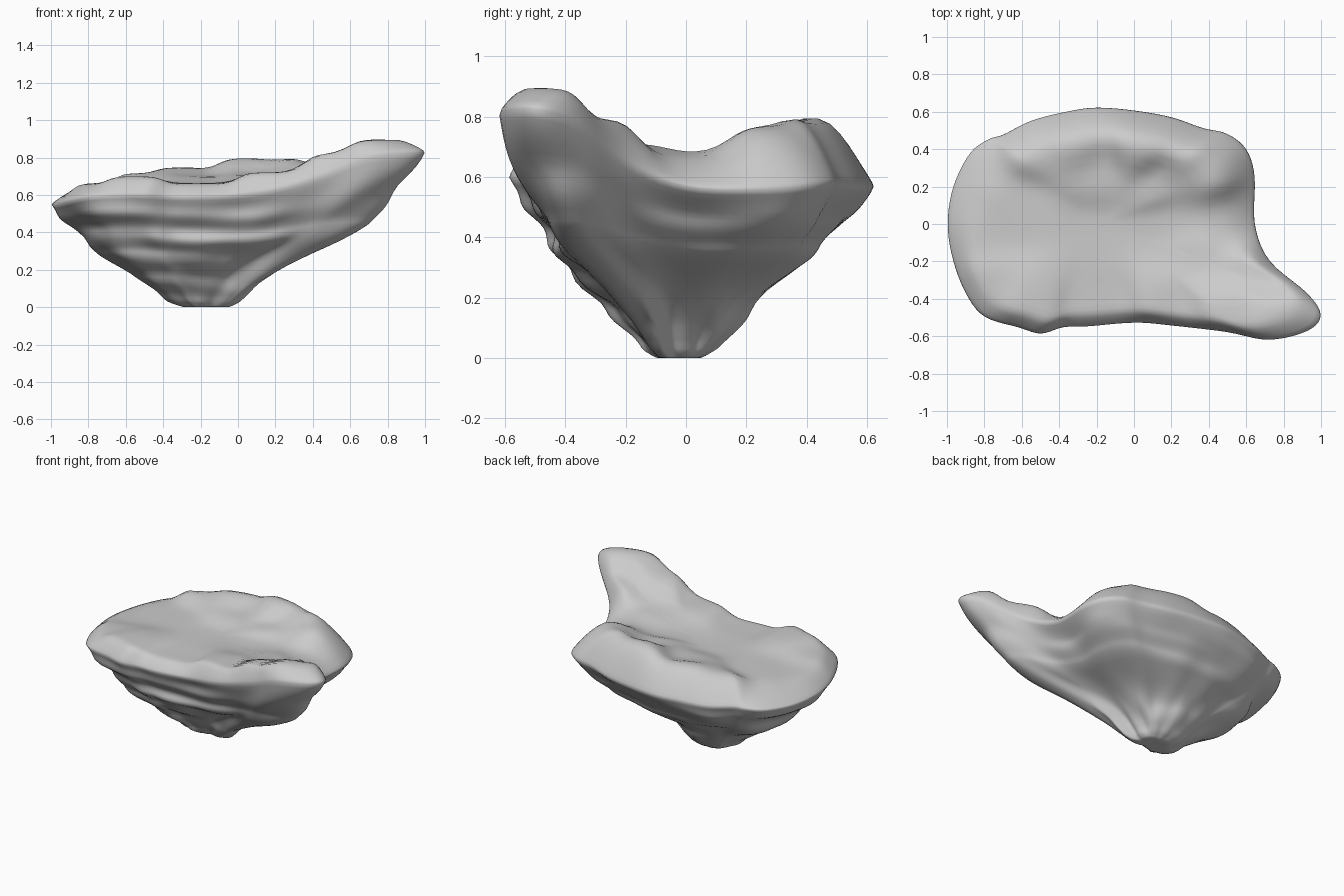
import bpy, math
from mathutils import Vector, noise

if "Cube" in bpy.data.objects:
    bpy.data.objects.remove(bpy.data.objects["Cube"])

# widest outline of the floating rock (x, y, z)
RIM = [(-1, 0, .55), (-.97, -.2, .55), (-.9, -.38, .57), (-.8, -.5, .59), (-.62, -.555, .6),
       (-.5, -.59, .6), (-.38, -.555, .59), (-.25, -.55, .59), (0, -.53, .6), (.2, -.545, .63),
       (.5, -.58, .72), (.72, -.622, .81), (.93, -.575, .83), (1.005, -.49, .83), (.93, -.37, .79),
       (.73, -.2, .65), (.65, 0, .57), (.65, .25, .56), (.605, .4, .57), (.5, .485, .58),
       (.37, .515, .58), (.2, .575, .57), (0, .61, .57), (-.2, .625, .57), (-.35, .605, .57),
       (-.55, .555, .56), (-.7, .48, .57), (-.78, .455, .57), (-.88, .38, .56), (-.97, .2, .55)]

# spot heights of the upper plateau
SPOTS = [(-.85, 0, .64), (-.8, .35, .64), (-.8, -.4, .66), (-.6, -.45, .70), (-.6, .1, .66),
         (-.6, .42, .72), (-.3, .46, .75), (-.2, .25, .70), (-.2, 0, .66), (-.2, -.45, .66),
         (.05, .43, .80), (.1, .2, .71), (.15, 0, .67), (.2, -.45, .72), (.3, .42, .80),
         (.45, .33, .77), (.55, 0, .67), (.4, -.2, .71), (.5, -.45, .82), (.7, -.5, .90),
         (.9, -.47, .90), (.7, -.25, .79)]

# underside profile: fraction of outline radius, height
UNDER = [(1, .57), (.92, .49), (.84, .43), (.77, .38), (.73, .33), (.64, .275), (.44, .18),
         (.32, .10), (.22, .03), (.13, 0), (0, 0)]
CENTRE = Vector((-.17, 0, 0))


def clamp(v):
    return min(1, max(0, v))


def catmull(points, steps):
    pts, out = [Vector(p) for p in points], []
    n = len(pts)
    for i in range(n):
        a, b, c, d = (pts[(i + k) % n] for k in (-1, 0, 1, 2))
        for j in range(steps):
            t = j / steps
            out.append(.5 * (2 * b + (c - a) * t + (2 * a - 5 * b + 4 * c - d) * t * t
                             + (3 * b - a - 3 * c + d) * t ** 3))
    return out


def top_height(x, y):
    total = weight = 0
    for px, py, pz in SPOTS:
        w = 1 / ((x - px) ** 2 + (y - py) ** 2 + .016) ** 3
        total, weight = total + w * pz, weight + w
    return total / weight


def top_point(p, s):
    # the edge slopes gently at the back and sides, steeply at the front
    q = CENTRE + (p - CENTRE) * s
    k = clamp((1 - s) / (.13 + .11 * clamp(p.y * 2.2 + .6)))
    k = 1.45 * k - .45 * k * k
    return Vector((q.x, q.y, p.z + (top_height(q.x, q.y) - p.z) * k))


def under_point(p, s, z0):
    # horizontal strata, strongest on the front left face
    d = (p - CENTRE).normalized()
    front = max(0, -d.y) * min(1, max(.2, 1 - p.x * 1.2))
    fade = min(1, (1 - s) / .1) * min(1, s / .5)
    wave = math.sin((z0 - .43) * 2 * math.pi / .12 + 2.2 * p.x)
    lump = noise.noise(Vector((p.x * 2.8, p.y * 2.8, z0 * 7 + 4)))
    # the foot is undercut on the right and at the back
    slim = 1 - .35 * max(0, d.x) * clamp((.36 - z0) / .16) * clamp(z0 / .06 + .4)
    slim -= .18 * max(0, d.y) * clamp((.43 - z0) / .2)
    r = s * slim + fade * ((.005 + .026 * front) * wave + .07 * lump)
    q = CENTRE + (p - CENTRE) * r
    return Vector((q.x - .02 * math.sin(math.pi * s), q.y - .02 * (1 - s) ** 2,
                   z0 + (p.z - .57) * s ** 4))


# ring loops from the plateau centre, over the rim and down to the foot
rim = catmull(RIM, 5)
n = len(rim)
rings = [[top_point(p, s) for p in rim]
         for s in (.04, .12, .2, .28, .36, .44, .52, .6, .67, .73, .79, .84, .88, .91, .94, .97, .99)]
for (s0, z0), (s1, z1) in zip(UNDER, UNDER[1:]):
    for j in range(4):
        t = j / 4
        rings.append([under_point(p, s0 + (s1 - s0) * t, z0 + (z1 - z0) * t) for p in rim])

verts = [v for ring in rings for v in ring]
faces = [(r * n + i, (r + 1) * n + i, (r + 1) * n + (i + 1) % n, r * n + (i + 1) % n)
         for r in range(len(rings) - 1) for i in range(n)]
faces.append(tuple(range(n)))
faces.append(tuple(reversed(range(len(verts) - n, len(verts)))))
mesh = bpy.data.meshes.new("rock_ledge")
mesh.from_pydata([tuple(v) for v in verts], [], faces)
rock = bpy.data.objects.new("rock_ledge", mesh)
bpy.context.collection.objects.link(rock)

# soften the strata into weathered stone
smooth = rock.modifiers.new("weathering", 'SMOOTH')
smooth.factor, smooth.iterations = .5, 3
for poly in mesh.polygons:
    poly.use_smooth = True
